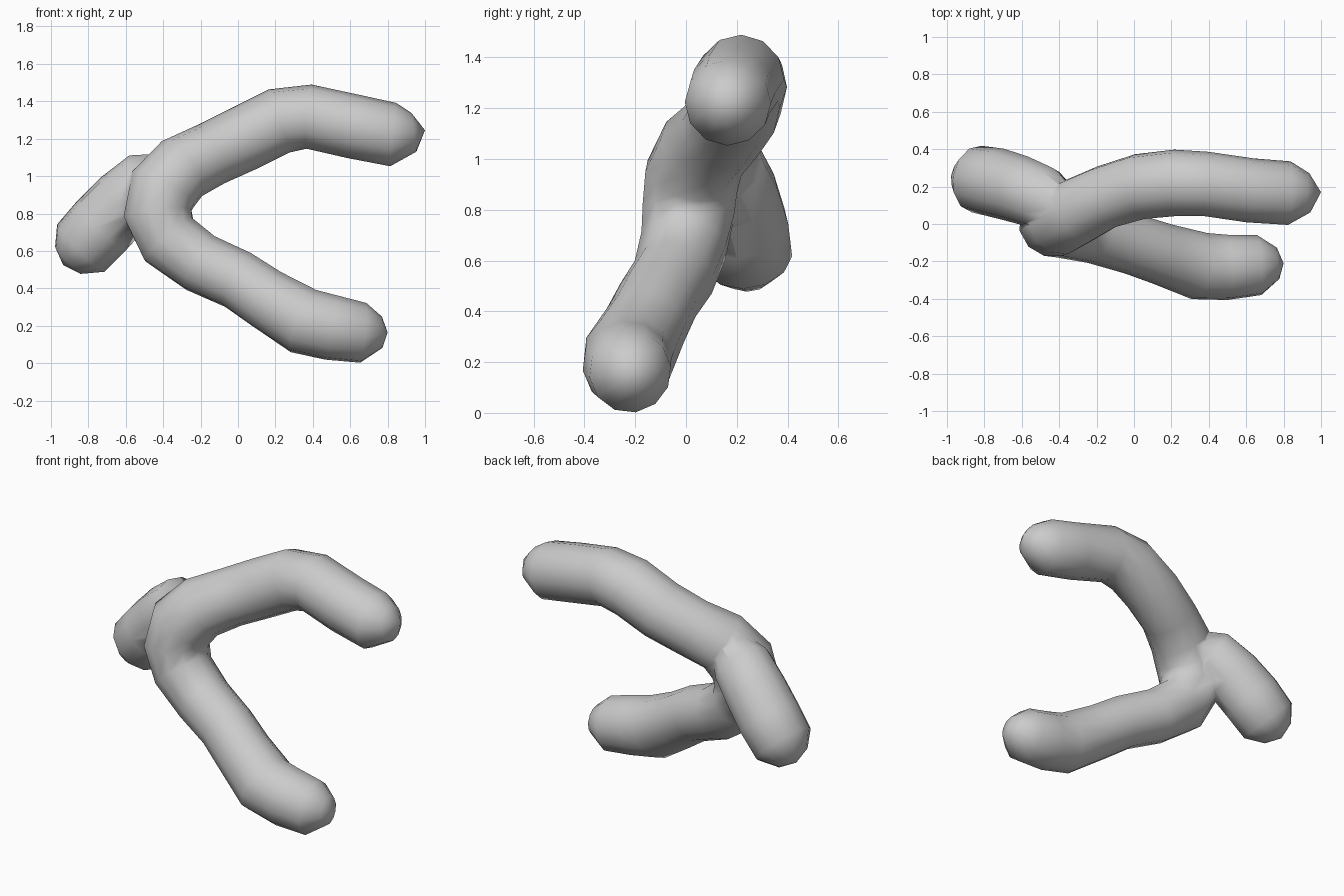
import bpy, bmesh, math
from mathutils import Vector

if "Cube" in bpy.data.objects:
    bpy.data.objects.remove(bpy.data.objects["Cube"])

SIDES = 12

def tube(name, path):
    """Sweep a round section along (x, y, z, radius) points; zero radius closes the end."""
    bm = bmesh.new()
    pts = [Vector(p[:3]) for p in path]
    normal = Vector((0, 1, 0))
    rings = []
    for i, p in enumerate(pts):
        t = (pts[min(i + 1, len(pts) - 1)] - pts[max(i - 1, 0)]).normalized()
        normal = (normal - t * normal.dot(t)).normalized()
        side = t.cross(normal)
        r = path[i][3]
        if r == 0:
            rings.append([bm.verts.new(p)])
            continue
        ring = []
        for k in range(SIDES):
            a = 2 * math.pi * k / SIDES
            ring.append(bm.verts.new(p + (normal * math.cos(a) + side * math.sin(a)) * r))
        rings.append(ring)
    for a, b in zip(rings, rings[1:]):
        for k in range(SIDES):
            n = (k + 1) % SIDES
            if len(a) == 1:
                bm.faces.new((a[0], b[n], b[k]))
            elif len(b) == 1:
                bm.faces.new((a[k], a[n], b[0]))
            else:
                bm.faces.new((a[k], a[n], b[n], b[k]))
    bmesh.ops.recalc_face_normals(bm, faces=bm.faces)
    mesh = bpy.data.meshes.new(name)
    bm.to_mesh(mesh)
    bm.free()
    mesh.shade_smooth()
    obj = bpy.data.objects.new(name, mesh)
    bpy.context.collection.objects.link(obj)
    return obj

# Long bent tube: upper arm, bend, lower arm
main = tube("forked_tube", [
    (1.0, .17, 1.245, 0), (.94, .167, 1.235, .105), (.83, .165, 1.222, .17),
    (.62, .18, 1.265, .172), (.38, .215, 1.318, .172), (.22, .22, 1.295, .178),
    (.03, .20, 1.20, .176), (-.15, .145, 1.115, .172), (-.30, .07, 1.04, .182),
    (-.40, .025, .93, .192), (-.43, .01, .80, .188), (-.37, -.01, .66, .175),
    (-.20, -.05, .535, .165), (0, -.11, .445, .162), (.15, -.16, .345, .166),
    (.35, -.225, .225, .182), (.50, -.232, .19, .176), (.67, -.22, .162, .162),
    (.77, -.21, .165, .085), (.80, -.21, .165, 0)])

# Short rear arm growing out of the bend
rear = tube("rear_arm", [
    (-.34, .07, 1.03, 0), (-.39, .09, 1.0, .13), (-.49, .14, .965, .172),
    (-.61, .185, .86, .182), (-.73, .22, .735, .186), (-.84, .24, .615, .18),
    (-.91, .248, .55, .1), (-.935, .25, .525, 0)])

# Fuse the rear arm into the main tube
union = main.modifiers.new("fuse", 'BOOLEAN')
union.operation = 'UNION'
union.solver = 'EXACT'
union.object = rear
bpy.context.view_layer.objects.active = main
main.select_set(True)
bpy.ops.object.modifier_apply(modifier="fuse")
bpy.data.objects.remove(rear)
